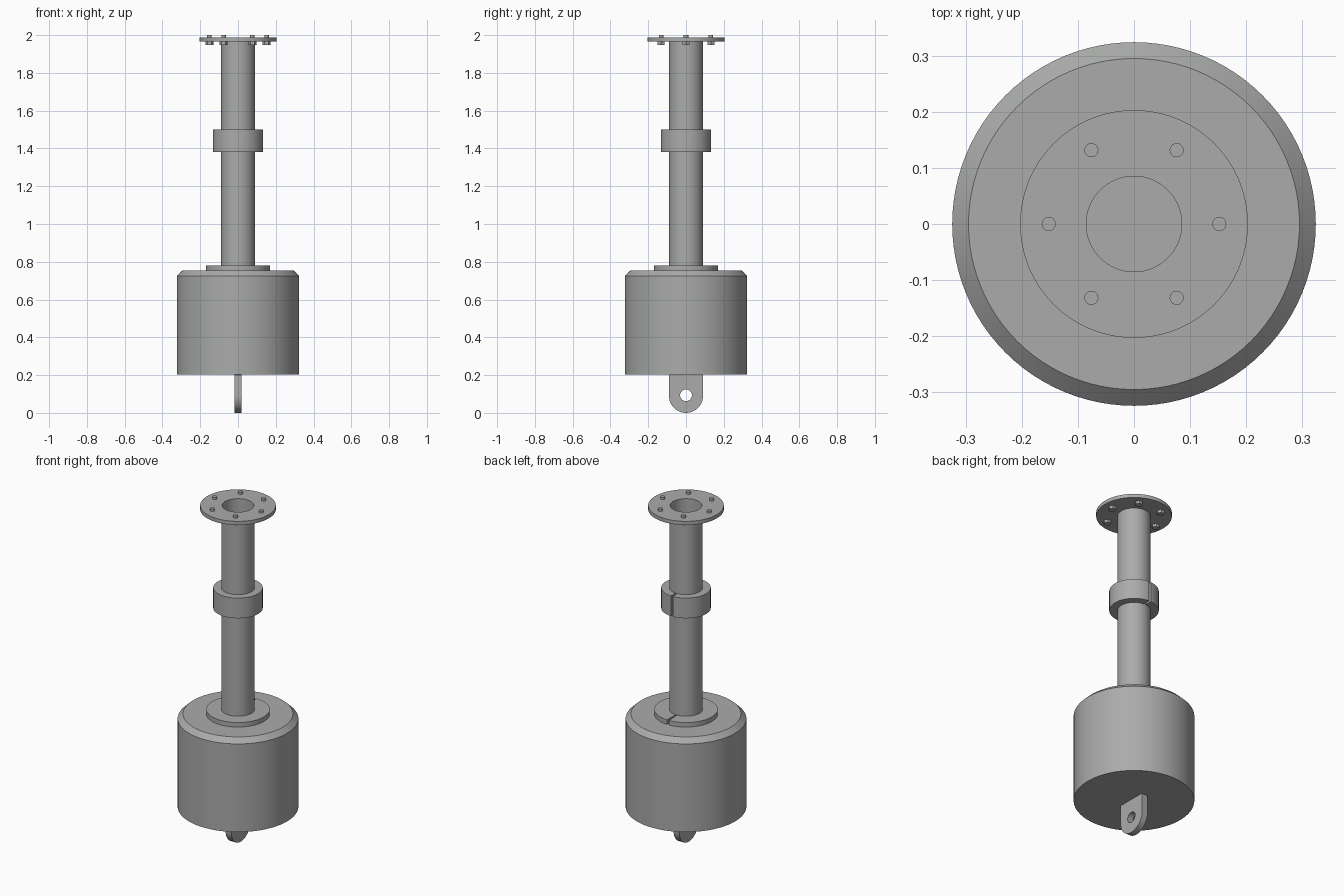
import bpy, bmesh, math
from mathutils import Matrix, Vector

if "Cube" in bpy.data.objects:
    bpy.data.objects.remove(bpy.data.objects["Cube"])

steel = bpy.data.materials.new("grey_steel")
steel.diffuse_color = (0.40, 0.41, 0.40, 1)
steel.use_nodes = True
steel.node_tree.nodes["Principled BSDF"].inputs["Base Color"].default_value = steel.diffuse_color


def finish(bm, name):
    bmesh.ops.recalc_face_normals(bm, faces=bm.faces)
    me = bpy.data.meshes.new(name)
    bm.to_mesh(me)
    bm.free()
    me.materials.append(steel)
    ob = bpy.data.objects.new(name, me)
    bpy.context.collection.objects.link(ob)
    bpy.ops.object.select_all(action='DESELECT')
    ob.select_set(True)
    bpy.context.view_layer.objects.active = ob
    bpy.ops.object.shade_smooth_by_angle(angle=math.radians(30))
    return ob


def lathe(name, profile, gap=0.0, segs=96, closed=True):
    """Revolve (radius, z) points about z; gap is a slot angle left open at +y."""
    bm = bmesh.new()
    start = math.pi / 2 + gap / 2
    sweep = 2 * math.pi - gap
    count = segs + 1 if gap else segs
    rings = []
    for i in range(count):
        a = start + sweep * i / segs
        rings.append([bm.verts.new((r * math.cos(a), r * math.sin(a), z)) for r, z in profile])
    n = len(profile)
    for i in range(segs):
        p, q = rings[i], rings[(i + 1) % count]
        for j in range(n if closed else n - 1):
            k = (j + 1) % n
            bm.faces.new((p[j], q[j], q[k], p[k]))
    if gap:
        bm.faces.new(rings[0])
        bm.faces.new(rings[-1])
    elif not closed:
        for j in (0, n - 1):
            bm.faces.new([ring[j] for ring in rings])
    return finish(bm, name)


def ring(r0, r1, z0, z1):
    return [(r0, z0), (r1, z0), (r1, z1), (r0, z1)]


# Float body with chamfered top edge
lathe("float_body", [(0.324, 0.203), (0.324, 0.725), (0.295, 0.753)], closed=False)

# Hollow stem, split retaining rings and top flange
lathe("stem_tube", ring(0.085, 0.0895, 0.75, 1.987))
lathe("split_washer", ring(0.0895, 0.17, 0.753, 0.78), gap=0.08)
lathe("split_collar", ring(0.0895, 0.133, 1.38, 1.50), gap=0.10)
lathe("top_flange", ring(0.085, 0.203, 1.965, 1.987))

# Flange bolts: hex head below, round shank end above
bm = bmesh.new()
for i in range(6):
    a = math.radians(60 * i)
    x, y = 0.152 * math.cos(a), 0.152 * math.sin(a)
    for r, z0, z1, segs in ((0.021, 1.948, 1.965, 6), (0.0125, 1.96, 2.0, 24)):
        new = bmesh.ops.create_cone(bm, cap_ends=True, segments=segs, radius1=r, radius2=r,
                                    depth=z1 - z0,
                                    matrix=Matrix.Translation((x, y, (z0 + z1) / 2)))["verts"]
        if segs == 6:  # put head corners on the x axis
            c = Vector((x, y, 0))
            ang = math.atan2(new[0].co.y - y, new[0].co.x - x)
            bmesh.ops.rotate(bm, verts=new, cent=c, matrix=Matrix.Rotation(-ang, 3, 'Z'))
finish(bm, "flange_bolts")

# Mooring lug: rounded plate with a round eye
R, CZ, TOP, HOLE, HZ, T = 0.09, 0.09, 0.21, 0.031, 0.093, 0.0185
N = 64
bm = bmesh.new()
loops = []
for i in range(N):
    a = 2 * math.pi * i / N
    c, s = math.cos(a), math.sin(a)
    if s <= 1e-6:  # round lower half
        oy, oz = R * c, CZ + R * s
    else:          # square upper half
        k = min(R / max(abs(c), 1e-6), (TOP - CZ) / s)
        oy, oz = k * c, CZ + k * s
    hy, hz = HOLE * c, HZ + HOLE * s
    loops.append([bm.verts.new(v) for v in
                  ((-T, oy, oz), (T, oy, oz), (T, hy, hz), (-T, hy, hz))])
for i in range(N):
    p, q = loops[i], loops[(i + 1) % N]
    for j in range(4):
        k = (j + 1) % 4
        bm.faces.new((p[j], q[j], q[k], p[k]))
finish(bm, "mooring_lug")
